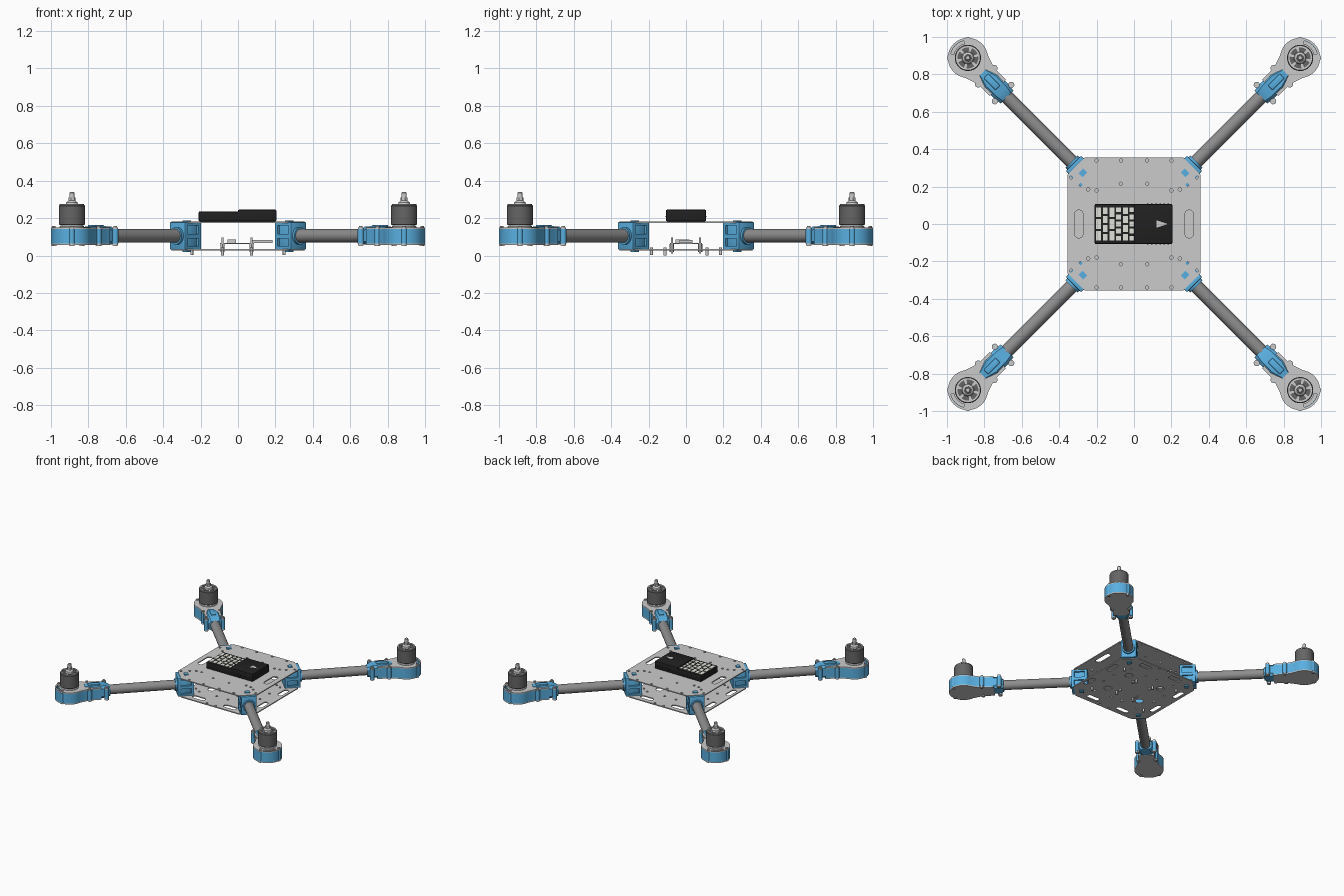
import bpy, bmesh
from math import sin, cos, pi, radians
from mathutils import Matrix, Vector

if "Cube" in bpy.data.objects:
    bpy.data.objects.remove(bpy.data.objects["Cube"])


def material(name, rgb):
    m = bpy.data.materials.new(name)
    m.diffuse_color = (*rgb, 1)
    m.use_nodes = True
    m.node_tree.nodes["Principled BSDF"].inputs["Base Color"].default_value = m.diffuse_color
    return m


BLUE = material("blue_plastic", (0.10, 0.43, 0.75))
BLACK = material("black_plastic", (0.015, 0.015, 0.015))
DARK = material("dark_metal", (0.13, 0.13, 0.13))
TUBE = material("tube_grey", (0.27, 0.27, 0.27))
PALE = material("pale_socket", (0.75, 0.75, 0.7))


def add(name, bm, mat=None, arms=False):
    """Finish a mesh; arms=True repeats it on all four diagonals (modelled along +x)."""
    bmesh.ops.remove_doubles(bm, verts=bm.verts, dist=1e-5)
    bmesh.ops.recalc_face_normals(bm, faces=bm.faces)
    me = bpy.data.meshes.new(name)
    bm.to_mesh(me)
    bm.free()
    me.shade_smooth()
    me.set_sharp_from_angle(angle=radians(30))
    if mat:
        me.materials.append(mat)
    for k in range(4 if arms else 1):
        ob = bpy.data.objects.new(f"{name}_{k + 1}" if arms else name, me)
        bpy.context.collection.objects.link(ob)
        if arms:
            ob.rotation_euler.z = pi / 4 + k * pi / 2


def box(bm, x0, x1, y0, y1, z0, z1, bevel=0):
    size = Matrix.Diagonal((x1 - x0, y1 - y0, z1 - z0, 1))
    mid = Matrix.Translation(((x0 + x1) / 2, (y0 + y1) / 2, (z0 + z1) / 2))
    vs = bmesh.ops.create_cube(bm, size=1, matrix=mid @ size)["verts"]
    if bevel:
        es = list({e for v in vs for e in v.link_edges})
        bmesh.ops.bevel(bm, geom=es, offset=bevel, segments=2, profile=0.5, affect='EDGES')
    return bm


def cyl(bm, x, y, z0, z1, r, n=16):
    bmesh.ops.create_cone(bm, cap_ends=True, segments=n, radius1=r, radius2=r, depth=z1 - z0,
                          matrix=Matrix.Translation((x, y, (z0 + z1) / 2)))
    return bm


def xcyl(bm, x0, x1, z, r, n=32):
    bmesh.ops.create_cone(bm, cap_ends=True, segments=n, radius1=r, radius2=r, depth=x1 - x0,
                          matrix=Matrix.Translation(((x0 + x1) / 2, 0, z)) @ Matrix.Rotation(pi / 2, 4, 'Y'))
    return bm


def lathe(profile, x, n=32):
    bm = bmesh.new()
    vs = [bm.verts.new((x + r, 0, z)) for r, z in profile]
    es = [bm.edges.new(p) for p in zip(vs, vs[1:])]
    bmesh.ops.spin(bm, geom=vs + es, cent=(x, 0, 0), axis=(0, 0, 1), angle=2 * pi, steps=n)
    return bm


def arc(cx, cy, r, a0, a1, n):
    return [(cx + r * cos(radians(a0 + (a1 - a0) * i / n)),
             cy + r * sin(radians(a0 + (a1 - a0) * i / n))) for i in range(n + 1)]


def circle(x, y, r, n=16):
    return arc(x, y, r, 0, 360, n)[:-1]


def slot(x, y, w, h):
    r = min(w, h) / 2
    if w > h:
        d = w / 2 - r
        return arc(x + d, y, r, -90, 90, 8) + arc(x - d, y, r, 90, 270, 8)
    d = h / 2 - r
    return arc(x, y + d, r, 0, 180, 8) + arc(x, y - d, r, 180, 360, 8)


def sector(cx, r0, r1, a0, a1, n=6):
    return arc(cx, 0, r0, a0, a1, n) + arc(cx, 0, r1, a1, a0, n)


def plate(loops, z0, z1):
    """Flat plate from an outline followed by hole outlines."""
    cu = bpy.data.curves.new("plate", 'CURVE')
    cu.dimensions, cu.fill_mode, cu.extrude = '2D', 'BOTH', (z1 - z0) / 2
    for pts in loops:
        sp = cu.splines.new('POLY')
        sp.points.add(len(pts) - 1)
        for p, (x, y) in zip(sp.points, pts):
            p.co = (x, y, 0, 1)
        sp.use_cyclic_u = True
    ob = bpy.data.objects.new("plate", cu)
    bpy.context.collection.objects.link(ob)
    dg = bpy.context.evaluated_depsgraph_get()
    dg.update()
    me = bpy.data.meshes.new_from_object(ob.evaluated_get(dg))
    bm = bmesh.new()
    bm.from_mesh(me)
    bmesh.ops.translate(bm, verts=bm.verts, vec=(0, 0, (z0 + z1) / 2))
    bpy.data.objects.remove(ob)
    bpy.data.meshes.remove(me)
    return bm


def quad(pts):
    return [(sx * x, sy * y) for x, y in pts for sx in (1, -1) for sy in (1, -1)]


# Body plates: chamfered squares with drilled holes and slots
A, C = 0.356, 0.262
octagon = [(A, -C), (A, C), (C, A), (-C, A), (-A, C), (-A, -C), (-C, -A), (C, -A)]
small = quad([(0.07, 0.34), (0.07, 0.215), (0.2, 0.18), (0.245, 0.185), (0.2, 0.34), (0.285, 0.21), (0.335, 0.25)])
holes = [circle(x, y, 0.009, 12) for x, y in small]
add("top_plate", plate([octagon] + holes + [slot(s * 0.295, 0, 0.045, 0.15) for s in (1, -1)], 0.174, 0.182))
cuts = [slot(x, y, 0.11, 0.04) for x, y in quad([(0.14, 0.30)])]
cuts += [slot(x, y, 0.04, 0.11) for x, y in quad([(0.315, 0.13)])]
cuts += [circle(x, y, 0.03, 20) for x, y in quad([(0.15, 0.12)])]
cuts += [circle(x, y, 0.009, 12) for x, y in quad([(0.04, 0.34), (0.2, 0.21), (0.05, 0.2), (0.24, 0.06)])]
add("bottom_plate", plate([octagon] + cuts, 0.028, 0.036))

# Screws and standoffs under the body, small power board
bm = bmesh.new()
for x, y in quad([(0.247, 0.185)]):
    cyl(bm, x, y, 0.003, 0.042, 0.008)
for x in (-0.083, 0.072):
    for s in (1, -1):
        cyl(bm, x, s * 0.075, 0.012, 0.095, 0.006)
        cyl(bm, x, s * 0.075, 0.018, 0.062, 0.012, 6)
        cyl(bm, x, s * 0.112, 0.0, 0.042, 0.008)
add("standoffs", bm)
bm = box(bmesh.new(), -0.095, 0.085, -0.085, 0.085, 0.062, 0.068)
box(bm, -0.055, -0.012, -0.055, 0.02, 0.068, 0.085)
box(bm, 0.07, 0.185, -0.035, 0.035, 0.068, 0.082)
add("power_board", bm)

# Flight controller: low socket half, raised half, pale sockets, heading arrow
bm = box(bmesh.new(), -0.21, 0.02, -0.107, 0.107, 0.183, 0.235, 0.005)
box(bm, 0.0, 0.205, -0.107, 0.107, 0.183, 0.245, 0.006)
for i in range(6):
    box(bm, 0.07 + 0.022 * i, 0.078 + 0.022 * i, -0.109, 0.109, 0.205, 0.212)
add("controller_case", bm, BLACK)
bm = bmesh.new()
for i in range(6):
    n, x = (3, 4, 3, 5, 4, 5)[i], -0.19 + i * 0.036
    step = 0.19 / n
    for j in range(n):
        y = -0.095 + step * (j + 0.5)
        box(bm, x - 0.013, x + 0.013, y - step / 2 + 0.006, y + step / 2 - 0.006, 0.23, 0.2365)
add("controller_sockets", bm, PALE)
add("heading_arrow", plate([[(0.12, -0.02), (0.18, 0), (0.12, 0.02)]], 0.243, 0.2465))

# Corner clamps between the plates
bm = box(bmesh.new(), 0.35, 0.44, -0.046, 0.046, 0.036, 0.174, 0.006)
box(bm, 0.435, 0.458, -0.057, 0.057, 0.032, 0.179, 0.004)
box(bm, 0.34, 0.358, -0.06, 0.06, 0.036, 0.174)
box(bm, 0.35, 0.44, -0.06, 0.06, 0.036, 0.05)
box(bm, 0.35, 0.44, -0.06, 0.06, 0.16, 0.174)
box(bm, 0.35, 0.44, -0.058, 0.058, 0.09, 0.114)
xcyl(bm, 0.45, 0.472, 0.105, 0.046)
box(bm, 0.372, 0.402, -0.018, 0.018, 0.17, 0.188)
box(bm, 0.372, 0.402, -0.018, 0.018, 0.02, 0.04)
add("corner_clamp", bm, BLUE, True)

# Arm tubes
add("arm_tube", xcyl(bmesh.new(), 0.36, 1.05, 0.105, 0.036), TUBE, True)

# Motor pods: blue keyhole wall between two grey plates
M = 1.256


def keyhole(r, w, back):
    return arc(M, 0, r, -125, 125, 36) + [(1.12, w), (back, w), (back, -w), (1.12, -w)]


outer = keyhole(0.107, 0.062, 1.03)
add("pod_wall", plate([outer, keyhole(0.094, 0.05, 1.06)], 0.064, 0.142), BLUE, True)
add("pod_bottom_plate", plate([outer], 0.056, 0.064), None, True)
add("pod_top_plate", plate([outer, sector(M, 0.078, 0.096, -32, 32, 12)], 0.142, 0.15), None, True)

# Tube clamp on the pod: faceted loft with bolt ears
bm, rings = bmesh.new(), []
for u, w, z0, z1 in ((0.96, 0.048, 0.066, 0.138), (0.995, 0.054, 0.058, 0.155),
                     (1.08, 0.056, 0.058, 0.158), (1.145, 0.038, 0.06, 0.153)):
    c = 0.018
    half = [(w - c, z0), (w, z0 + c), (w, z1 - c), (w - c, z1)]
    ring = half + [(-y, z) for y, z in reversed(half)]
    rings.append([bm.verts.new((u, y, z)) for y, z in ring])
for a, b in zip(rings, rings[1:]):
    for i in range(8):
        bm.faces.new((a[i], a[(i + 1) % 8], b[(i + 1) % 8], b[i]))
bm.faces.new(rings[0])
bm.faces.new(rings[-1])
box(bm, 1.03, 1.12, -0.018, 0.018, 0.15, 0.163, 0.004)
bolts = [(0.99, 0.062), (1.117, 0.062), (M + 0.068, 0.068)]
for x, y in bolts:
    for s in (1, -1):
        cyl(bm, x, s * y, 0.064, 0.142, 0.0165)
add("pod_clamp", bm, BLUE, True)
bm = bmesh.new()
for x, y in bolts:
    for s in (1, -1):
        cyl(bm, x, s * y, 0.054, 0.15, 0.0155)
        cyl(bm, x, s * y, 0.05, 0.158, 0.01, 12)
add("pod_bolts", bm, None, True)

# Motors: base, bell, spoked cap, hub and shaft
add("motor_base", lathe([(0, 0.149), (0.066, 0.149), (0.066, 0.154), (0.055, 0.165), (0, 0.165)], M), None, True)
add("motor_bell", lathe([(0, 0.163), (0.066, 0.163), (0.07, 0.167), (0.07, 0.266), (0.066, 0.27), (0, 0.27)], M),
    DARK, True)
spokes = [sector(M, 0.03, 0.056, k * 60 + 8, k * 60 + 52) for k in range(6)]
add("motor_cap", plate([circle(M, 0, 0.065, 32)] + spokes, 0.269, 0.276), None, True)
bm = lathe([(0.034, 0.268), (0.03, 0.284), (0.018, 0.293), (0.014, 0.293), (0.014, 0.335), (0.01, 0.34), (0, 0.34)], M, 24)
cyl(bm, M, 0, 0.293, 0.31, 0.02, 6)
add("motor_shaft", bm, None, True)
